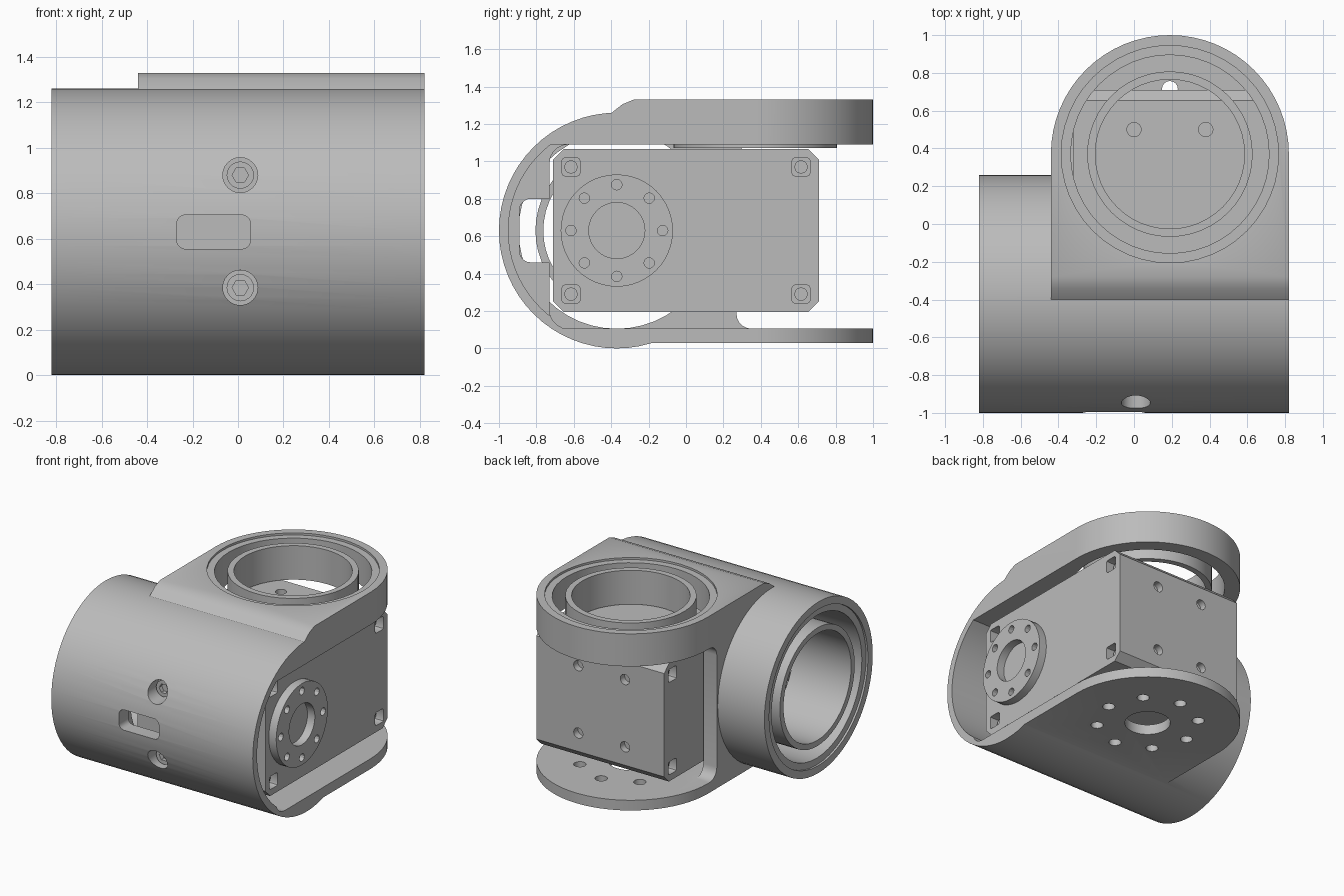
import bpy, bmesh
from math import sin, cos, pi, sqrt, asin

cube = bpy.data.objects.get("Cube")
if cube:
    bpy.data.objects.remove(cube, do_unlink=True)

grey = bpy.data.materials.new("machined grey")
grey.use_nodes = True
grey.diffuse_color = (0.5, 0.5, 0.5, 1)
grey.node_tree.nodes["Principled BSDF"].inputs["Base Color"].default_value = (0.5, 0.5, 0.5, 1)

BARREL = (-0.37, 0.63)   # barrel axis, as y and z
TURN = (0.19, 0.37)      # upright axis, as x and y


def prism(name, pts, axis, lo, hi):
    """Extrude a flat outline along an axis."""
    place = {"x": lambda a, b, d: (d, a, b),
             "y": lambda a, b, d: (a, d, b),
             "z": lambda a, b, d: (a, b, d)}[axis]
    bm = bmesh.new()
    low = [bm.verts.new(place(a, b, lo)) for a, b in pts]
    high = [bm.verts.new(place(a, b, hi)) for a, b in pts]
    bm.faces.new(low)
    bm.faces.new(high)
    n = len(pts)
    for i in range(n):
        j = (i + 1) % n
        bm.faces.new((low[i], low[j], high[j], high[i]))
    bmesh.ops.recalc_face_normals(bm, faces=bm.faces)
    mesh = bpy.data.meshes.new(name)
    bm.to_mesh(mesh)
    bm.free()
    mesh.materials.append(grey)
    obj = bpy.data.objects.new(name, mesh)
    bpy.context.collection.objects.link(obj)
    return obj


def arc(c, r, start, end, n):
    return [(c[0] + r * cos(start + (end - start) * i / n),
             c[1] + r * sin(start + (end - start) * i / n)) for i in range(n + 1)]


def disc(name, c, r, axis, lo, hi, n=48):
    return prism(name, arc(c, r, 0, 2 * pi, n)[:-1], axis, lo, hi)


def rounded(a0, a1, b0, b1, r, n=5):
    pts = []
    for k, c in enumerate([(a1 - r, b1 - r), (a0 + r, b1 - r), (a0 + r, b0 + r), (a1 - r, b0 + r)]):
        pts += arc(c, r, k * pi / 2, (k + 1) * pi / 2, n)
    return pts


def combine(obj, tool, how="DIFFERENCE"):
    mod = obj.modifiers.new(how, "BOOLEAN")
    mod.operation = how
    mod.solver = "EXACT"
    mod.object = tool
    bpy.context.view_layer.objects.active = obj
    bpy.ops.object.modifier_apply(modifier=mod.name)
    bpy.data.objects.remove(tool, do_unlink=True)


def cut_disc(obj, *args):
    combine(obj, disc("cutter", *args))


def bolt_circle(c, r):
    return arc(c, r, 0, 2 * pi, 8)[:-1]


# Bracket body: two round-ended plates merged with the horizontal barrel
bracket = prism("bracket", [(-0.5, 0.8), (-0.4, 1.258), (-0.34, 1.305), (-0.28, 1.33),
                            (1.1, 1.33), (1.1, 0.03), (-0.3, 0.03), (-0.5, 0.2)],
                "x", -0.6, 0.95)
plan = arc(TURN, 0.63, 0, pi, 32) + [(-0.44, -1.2), (0.82, -1.2)]
combine(bracket, prism("plan", plan, "z", -0.1, 1.5), "INTERSECT")
combine(bracket, disc("barrel", BARREL, 0.63, "x", -0.82, 0.82, 64), "UNION")

# Pocket for the drive unit, open gap at the back, and front clearance notch
combine(bracket, prism("pocket", rounded(-0.73, 1.3, 0.105, 1.09, 0.1), "x", -0.33, 1))
combine(bracket, prism("gap", rounded(0.27, 1.3, 0.105, 1.09, 0.08), "x", -0.6, 1))
combine(bracket, prism("notch", rounded(-0.89, -0.5, 0.46, 0.8, 0.06), "x", -0.5, 1))

# Thin-walled recess at the open end of the barrel
edge = asin(0.525 / 0.58)
recess = arc(BARREL, 0.58, pi - asin(0.46 / 0.58), pi + edge, 24) + [(0, 0.105), (0, 1.09)]
combine(bracket, prism("recess", recess, "x", 0.35, 1))

# Bearing bores with a shallow seat
cut_disc(bracket, BARREL, 0.525, "x", -1, -0.32)
cut_disc(bracket, BARREL, 0.575, "x", -1, -0.805)
cut_disc(bracket, TURN, 0.525, "z", 1, 1.5)
cut_disc(bracket, TURN, 0.575, "z", 1.315, 1.5)

# Bottom plate holes
cut_disc(bracket, TURN, 0.155, "z", -0.1, 0.2, 32)
for p in bolt_circle(TURN, 0.345):
    cut_disc(bracket, p, 0.042, "z", -0.1, 0.2, 16)

# Front counterbores and cable slot
for z in (0.385, 0.88):
    cut_disc(bracket, (0.01, z), 0.077, "y", -1.1, -0.84, 24)
combine(bracket, prism("slot", rounded(-0.27, 0.055, 0.555, 0.705, 0.04), "y", -1.1, -0.6))

# Bearing inner rings
side_ring = disc("side_bearing_ring", BARREL, 0.435, "x", -0.81, -0.34)
cut_disc(side_ring, BARREL, 0.393, "x", -1, 0)
top_ring = disc("top_bearing_ring", TURN, 0.438, "z", 1.07, 1.32)
cut_disc(top_ring, TURN, 0.395, "z", 1, 1.5)

# Drive unit: chamfered block
parts = [bracket, side_ring, top_ring]
unit = prism("drive_unit", rounded(-0.71, 0.71, 0.195, 1.065, 0.055, 1), "x", -0.32, 0.72)
screws = []

# Corner pockets with screws on both ends
for y in (-0.615, 0.615):
    for z in (0.29, 0.97):
        for lo, hi, s_lo, s_hi in ((0.63, 0.8, 0.6, 0.67), (-0.4, -0.23, -0.27, -0.2)):
            combine(unit, prism("corner", rounded(y - 0.048, y + 0.048, z - 0.048, z + 0.048, 0.015, 2),
                                "x", lo, hi))
            screws.append(disc("corner_screw", (y, z), 0.036, "x", s_lo, s_hi, 12))

# Screw holes in the back, top and bottom faces
for x in (0.0, 0.38):
    for z in (0.385, 0.88):
        cut_disc(unit, (x, z), 0.038, "y", 0.66, 0.8, 16)
    cut_disc(unit, (x, 0.5), 0.038, "z", 1.03, 1.2, 16)
    cut_disc(unit, (x, 0.5), 0.038, "z", 0.1, 0.23, 16)

# Output flange on the open end
flange = disc("output_flange", BARREL, 0.3, "x", 0.7, 0.78)
cut_disc(flange, BARREL, 0.15, "x", 0.71, 1, 32)
for p in bolt_circle(BARREL, 0.245):
    cut_disc(flange, p, 0.028, "x", 0.74, 1, 12)

# Hex-socket screws sunk in the front counterbores
for z in (0.385, 0.88):
    socket = disc("front_screw", (0.01, z), 0.06, "y", -0.88, -0.82, 20)
    cut_disc(socket, (0.01, z), 0.036, "y", -1, -0.85, 6)
    screws.append(socket)

# Smooth round walls, keep machined edges crisp
for obj in parts + [unit, flange] + screws:
    bpy.ops.object.select_all(action="DESELECT")
    obj.select_set(True)
    bpy.context.view_layer.objects.active = obj
    bpy.ops.object.shade_smooth_by_angle(angle=pi / 7)
